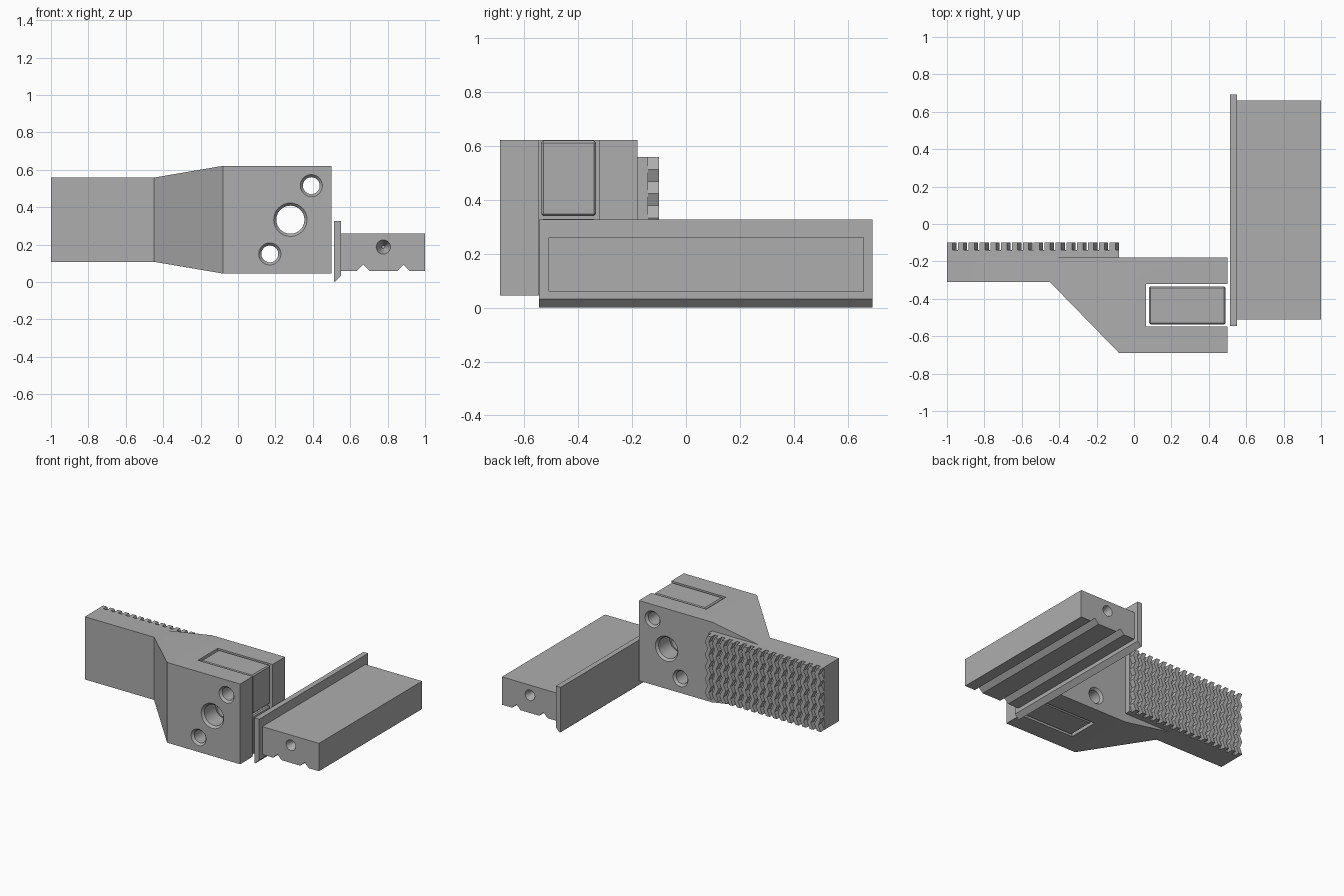
import bpy, bmesh
from math import radians
from mathutils import Matrix, Vector

cube = bpy.data.objects.get("Cube")
if cube:
    bpy.data.objects.remove(cube)

grey = bpy.data.materials.new("machined_grey")
grey.use_nodes = True
grey.diffuse_color = (0.42, 0.42, 0.42, 1)
grey.node_tree.nodes["Principled BSDF"].inputs["Base Color"].default_value = (0.42, 0.42, 0.42, 1)


def finish(name, bm):
    bmesh.ops.recalc_face_normals(bm, faces=bm.faces)
    mesh = bpy.data.meshes.new(name)
    bm.to_mesh(mesh)
    bm.free()
    mesh.materials.append(grey)
    obj = bpy.data.objects.new(name, mesh)
    bpy.context.collection.objects.link(obj)
    return obj


def add_prism(bm, profile, y0, y1):
    """Extrude an x-z outline along y."""
    face = bm.faces.new([bm.verts.new((x, y0, z)) for x, z in profile])
    ext = bmesh.ops.extrude_face_region(bm, geom=[face])["geom"]
    verts = [v for v in ext if isinstance(v, bmesh.types.BMVert)]
    bmesh.ops.translate(bm, verts=verts, vec=(0, y1 - y0, 0))


def prism(name, profile, y0, y1):
    bm = bmesh.new()
    add_prism(bm, profile, y0, y1)
    return finish(name, bm)


def box(name, x, y, z):
    return prism(name, [(x[0], z[0]), (x[1], z[0]), (x[1], z[1]), (x[0], z[1])], *y)


def cone(name, x, z, y0, y1, r0, r1):
    """Round cutter along y, radius r0 at y0 and r1 at y1."""
    bm = bmesh.new()
    turn = Matrix.Translation((x, (y0 + y1) / 2, z)) @ Matrix.Rotation(radians(-90), 4, 'X')
    bmesh.ops.create_cone(bm, cap_ends=True, segments=40, radius1=r0, radius2=r1,
                          depth=y1 - y0, matrix=turn)
    return finish(name, bm)


def cut(obj, cutters):
    """Subtract the cutters and bake the result."""
    for c in cutters:
        m = obj.modifiers.new(c.name, 'BOOLEAN')
        m.operation, m.solver, m.object = 'DIFFERENCE', 'EXACT', c
    bpy.context.view_layer.update()
    baked = bpy.data.meshes.new_from_object(obj.evaluated_get(bpy.context.evaluated_depsgraph_get()))
    obj.modifiers.clear()
    obj.data = baked


def smooth(obj):
    bpy.ops.object.select_all(action='DESELECT')
    obj.select_set(True)
    bpy.context.view_layer.objects.active = obj
    bpy.ops.object.shade_smooth_by_angle(angle=radians(25))


# Body: slim handle flaring into a thick head, lofted through four stations
FRONT, BACK, MID = -0.69, -0.18, 0.333
bm = bmesh.new()
rings = []
for x, front, half in [(-1, -0.31, 0.225), (-0.45, -0.31, 0.225),
                       (-0.08, FRONT, 0.288), (0.5, FRONT, 0.288)]:
    rings.append([bm.verts.new((x, y, MID + s * half))
                  for y, s in [(front, -1), (BACK, -1), (BACK, 1), (front, 1)]])
for a, b in zip(rings, rings[1:]):
    for i in range(4):
        j = (i + 1) % 4
        bm.faces.new((a[i], a[j], b[j], b[i]))
bm.faces.new(rings[0])
bm.faces.new(rings[-1])
body = finish("body", bm)

# Two clamp inserts seated in an open pocket
pocket = box("pocket_cutter", (0.065, 0.6), (-0.547, -0.322), (-0.1, 0.8))
inserts = []
for name, z in [("lower_insert", (0.047, 0.328)), ("upper_insert", (0.34, 0.619))]:
    part = box(name, (0.08, 0.49), (-0.537, -0.333), z)
    bm = bmesh.new()
    bm.from_mesh(part.data)
    bmesh.ops.bevel(bm, geom=bm.edges[:], offset=0.008, segments=1, affect='EDGES')
    bm.to_mesh(part.data)
    bm.free()
    inserts.append(part)

# Bolt holes with countersunk rims on both faces
holes = []
for x, z, r in [(0.28, 0.333, 0.075), (0.392, 0.515, 0.045), (0.17, 0.15, 0.045)]:
    rim = r + 0.016
    holes.append(cone("hole_cutter", x, z, -0.8, 0, r, r))
    holes.append(cone("front_rim_cutter", x, z, FRONT - 0.002, FRONT + 0.016, rim, r))
    holes.append(cone("back_rim_cutter", x, z, BACK - 0.016, BACK + 0.002, r, rim))
cut(body, [pocket] + holes)
for part in inserts:
    cut(part, holes[::3])

# Grip: backing plate with wavy upright ridges
LOW, HIGH = MID - 0.225, MID + 0.225
grip_plate = box("grip_plate", (-1, -0.08), (BACK, -0.14), (LOW, HIGH))
bm = bmesh.new()
waves = 5
levels = [(HIGH - (HIGH - LOW) * k / (2 * waves), 0.02 * (k % 2)) for k in range(2 * waves + 1)]
for i in range(16):
    x = -1 + 0.058 * i
    edge = [(x + dx, z) for z, dx in levels]
    add_prism(bm, edge + [(px + 0.03, z) for px, z in reversed(edge)], -0.142, -0.10)
grip_ridges = finish("grip_ridges", bm)

# Rail block with two V grooves underneath and a conical socket in each end
outline = [(0.55, 0.06)]
for x in (0.67, 0.885):
    outline += [(x - 0.033, 0.06), (x, 0.093), (x + 0.033, 0.06)]
outline += [(1, 0.06), (1, 0.26), (0.55, 0.26)]
rail_block = prism("rail_block", outline, -0.51, 0.66)
sockets = [cone("front_socket_cutter", 0.777, 0.187, -0.515, -0.43, 0.04, 0.008),
           cone("back_socket_cutter", 0.777, 0.187, 0.58, 0.665, 0.008, 0.04)]
cut(rail_block, sockets)

# Upright flange with a hooked lower lip
rail_flange = prism("rail_flange", [(0.512, 0.006), (0.518, 0), (0.55, 0.032),
                                    (0.55, 0.327), (0.512, 0.327)], -0.545, 0.692)

for c in [pocket] + holes + sockets:
    bpy.data.objects.remove(c)
for part in [body, rail_block] + inserts:
    smooth(part)
